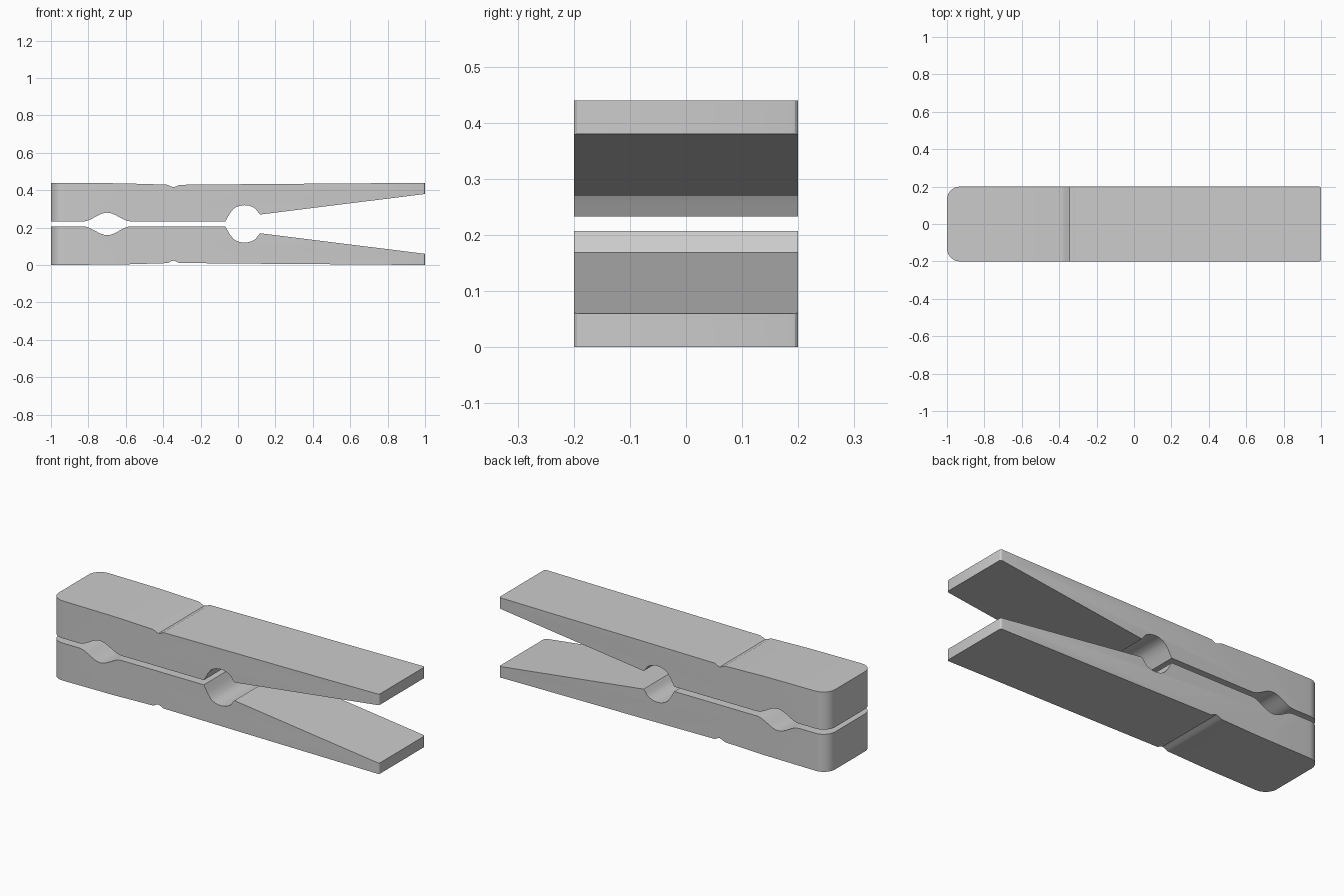
import bpy, bmesh, math

if "Cube" in bpy.data.objects:
    bpy.data.objects.remove(bpy.data.objects["Cube"])

HEIGHT, HALF_DEPTH = 0.44, 0.2


def arc(cx, cz, r, a0, a1, n):
    return [(cx + r * math.cos(math.radians(a0 + (a1 - a0) * i / n)),
             cz + r * math.sin(math.radians(a0 + (a1 - a0) * i / n)))
            for i in range(n + 1)]


# Lower half side profile (x, z), counter-clockwise from the jaw tip
profile = [(-1, 0), (-0.62, 0.003), (-0.385, 0.01), (-0.375, 0.011)]
# Spring groove in the slightly hollow outer face
profile += [(-0.358, 0.02), (-0.345, 0.024), (-0.332, 0.02), (-0.315, 0.011)]
profile += [(0.12, 0.007), (0.67, 0.003), (1, 0)]
# Tapered handle and round spring seat
profile += [(1, 0.06)]
profile += [(0.118, 0.17), (0.107, 0.157)] + arc(0.035, 0.22, 0.1, -53, -127, 8)
profile += [(-0.045, 0.166), (-0.056, 0.186), (-0.068, 0.207)]
# Wavy line notch near the jaw
notch = [(math.radians(180 * i / 8)) for i in range(-8, 9)]
profile += [(-0.7 - 0.13 * a / math.pi, 0.207 - 0.0235 * (1 + math.cos(a))) for a in notch]
profile += [(-1, 0.207)]


def clip_half(name, flip):
    bm = bmesh.new()
    ring = [bm.verts.new((x, -HALF_DEPTH, HEIGHT - z if flip else z)) for x, z in profile]
    face = bm.faces.new(ring)
    ext = bmesh.ops.extrude_face_region(bm, geom=[face])
    for v in ext["geom"]:
        if isinstance(v, bmesh.types.BMVert):
            v.co.y = HALF_DEPTH
    bmesh.ops.recalc_face_normals(bm, faces=bm.faces)
    # Round the upright corners: large at the jaw, tiny at the handle
    for x, radius, seg in ((-1, 0.07, 8), (1, 0.012, 3)):
        edges = [e for e in bm.edges
                 if all(abs(v.co.x - x) < 1e-4 for v in e.verts)
                 and abs(e.verts[0].co.y - e.verts[1].co.y) < 1e-4
                 and abs(abs(e.verts[0].co.y) - HALF_DEPTH) < 1e-4]
        bmesh.ops.bevel(bm, geom=edges, offset=radius, offset_type='OFFSET',
                        segments=seg, profile=0.5, affect='EDGES')
    bmesh.ops.recalc_face_normals(bm, faces=bm.faces)
    mesh = bpy.data.meshes.new(name)
    bm.to_mesh(mesh)
    bm.free()
    obj = bpy.data.objects.new(name, mesh)
    bpy.context.collection.objects.link(obj)
    bpy.ops.object.select_all(action='DESELECT')
    obj.select_set(True)
    bpy.context.view_layer.objects.active = obj
    bpy.ops.object.shade_smooth_by_angle(angle=math.radians(25))


clip_half("lower_half", False)
clip_half("upper_half", True)
